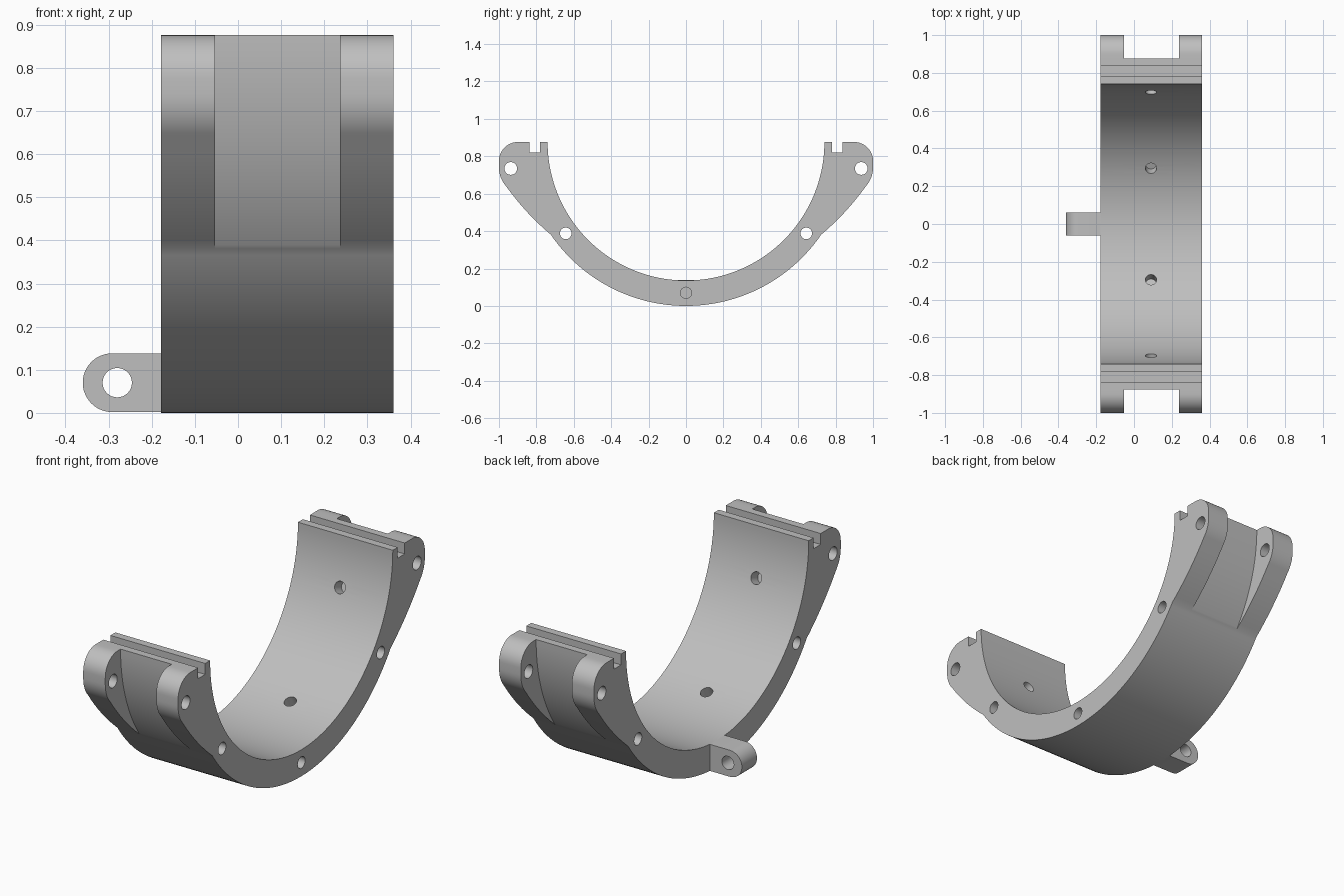
import bpy, bmesh
from math import sin, cos, radians, hypot
from mathutils import Vector

if "Cube" in bpy.data.objects:
    bpy.data.objects.remove(bpy.data.objects["Cube"], do_unlink=True)

TOP, R_IN, R_OUT = 0.876, 0.74, 0.876
X0, X1 = -0.178, 0.36

grey = bpy.data.materials.new("light grey")
grey.use_nodes = True
COLOUR = (0.52, 0.52, 0.52, 1)
grey.diffuse_color = COLOUR
grey.node_tree.nodes["Principled BSDF"].inputs["Base Color"].default_value = COLOUR


def arc(cy, cz, r, a0, a1, n):
    """Points on an arc, angles in degrees."""
    angles = [radians(a0 + (a1 - a0) * i / n) for i in range(n + 1)]
    return [(cy + r * cos(a), cz + r * sin(a)) for a in angles]


def prism(name, points, start, end, axis="x"):
    """Extrude a flat profile along x (profile in y, z) or y (profile in x, z)."""
    bm = bmesh.new()
    place = (lambda p, t: (t, p[0], p[1])) if axis == "x" else (lambda p, t: (p[0], t, p[1]))
    face = bm.faces.new([bm.verts.new(place(p, start)) for p in points])
    moved = bmesh.ops.extrude_face_region(bm, geom=[face])["geom"]
    step = Vector((end - start, 0, 0) if axis == "x" else (0, end - start, 0))
    bmesh.ops.translate(bm, vec=step, verts=[v for v in moved if isinstance(v, bmesh.types.BMVert)])
    bmesh.ops.recalc_face_normals(bm, faces=bm.faces)
    mesh = bpy.data.meshes.new(name)
    bm.to_mesh(mesh)
    bm.free()
    mesh.materials.append(grey)
    obj = bpy.data.objects.new(name, mesh)
    bpy.context.collection.objects.link(obj)
    return obj


def rod(name, centre, direction, radius, length):
    """Round cutter along any direction."""
    bm = bmesh.new()
    bmesh.ops.create_cone(bm, cap_ends=True, segments=32, radius1=radius, radius2=radius, depth=length)
    mesh = bpy.data.meshes.new(name)
    bm.to_mesh(mesh)
    bm.free()
    mesh.materials.append(grey)
    obj = bpy.data.objects.new(name, mesh)
    obj.location = centre
    obj.rotation_euler = Vector(direction).to_track_quat("Z", "Y").to_euler()
    bpy.context.collection.objects.link(obj)
    return obj


def combine(target, other, operation):
    """Apply a boolean and discard the helper."""
    other.hide_render = True
    bpy.context.view_layer.update()
    bpy.context.view_layer.objects.active = target
    mod = target.modifiers.new("boolean", "BOOLEAN")
    mod.operation, mod.solver, mod.object = operation, "EXACT", other
    bpy.ops.object.modifier_apply(modifier=mod.name)
    bpy.data.objects.remove(other, do_unlink=True)


# Half-ring shell
shell = arc(0, TOP, R_OUT, 180, 360, 96) + arc(0, TOP, R_IN, 360, 180, 96)
body = prism("half_ring_body", shell, X0, X1)

# Ear profile: rounded top corner, rounded shoulder, gently bowed underside
corner = arc(0.9, 0.776, 0.1, 90, 0, 12)
shoulder = arc(0.85, 0.74, 0.15, 0, -42, 8)
start, end = Vector(shoulder[-1]), Vector((0.712, 0.372))
chord = end - start
out = Vector((-chord.y, chord.x)).normalized()
if out.y > 0:
    out = -out
under = [tuple(start + chord * t + out * 0.048 * t * (1 - t)) for t in (i / 8 for i in range(1, 9))]
ear = [(0.8, TOP)] + corner + shoulder + under + [(0.70, 0.40), (0.8, 0.6)]

for side in (1, -1):
    profile = [(side * y, z) for y, z in ear]
    for a, b in ((X0, -0.053), (0.237, X1)):
        combine(body, prism("ear", profile, a, b), "UNION")

for side in (1, -1):
    # Seal groove along the top edge
    groove = [(side * y, z) for y, z in ((0.78, 0.82), (0.837, 0.82), (0.837, 1), (0.78, 1))]
    combine(body, prism("groove_cutter", groove, -0.5, 0.5), "DIFFERENCE")
    # Bolt holes running the full width
    for y, z, r in ((0.937, 0.735, 0.034), (0.643, 0.388, 0.031)):
        combine(body, rod("bolt_cutter", (0, side * y, z), (1, 0, 0), r, 2), "DIFFERENCE")
    # Blind radial holes in the bore
    for angle in (23.5, 70.5):
        d = Vector((0, side * sin(radians(angle)), -cos(radians(angle))))
        centre = Vector((0.09, 0, TOP)) + d * 0.7
        combine(body, rod("radial_cutter", centre, d, 0.03, 0.2), "DIFFERENCE")

# Bottom hole, closed off by the tab
combine(body, rod("bottom_cutter", (0.33, 0, 0.07), (1, 0, 0), 0.03, 1.0), "DIFFERENCE")

# Side tab with rounded end and cross hole
tab_profile = [(-0.177, 0.138)] + arc(-0.292, 0.07, 0.068, 90, 270, 24) + [(-0.177, 0.002)]
tab = prism("side_tab", tab_profile, -0.061, 0.061, "y")
combine(tab, rod("tab_cutter", (-0.28, 0, 0.07), (0, 1, 0), 0.034, 1), "DIFFERENCE")

for obj in (body, tab):
    bpy.ops.object.select_all(action="DESELECT")
    obj.select_set(True)
    bpy.context.view_layer.objects.active = obj
    bpy.ops.object.shade_smooth_by_angle(angle=radians(25))
